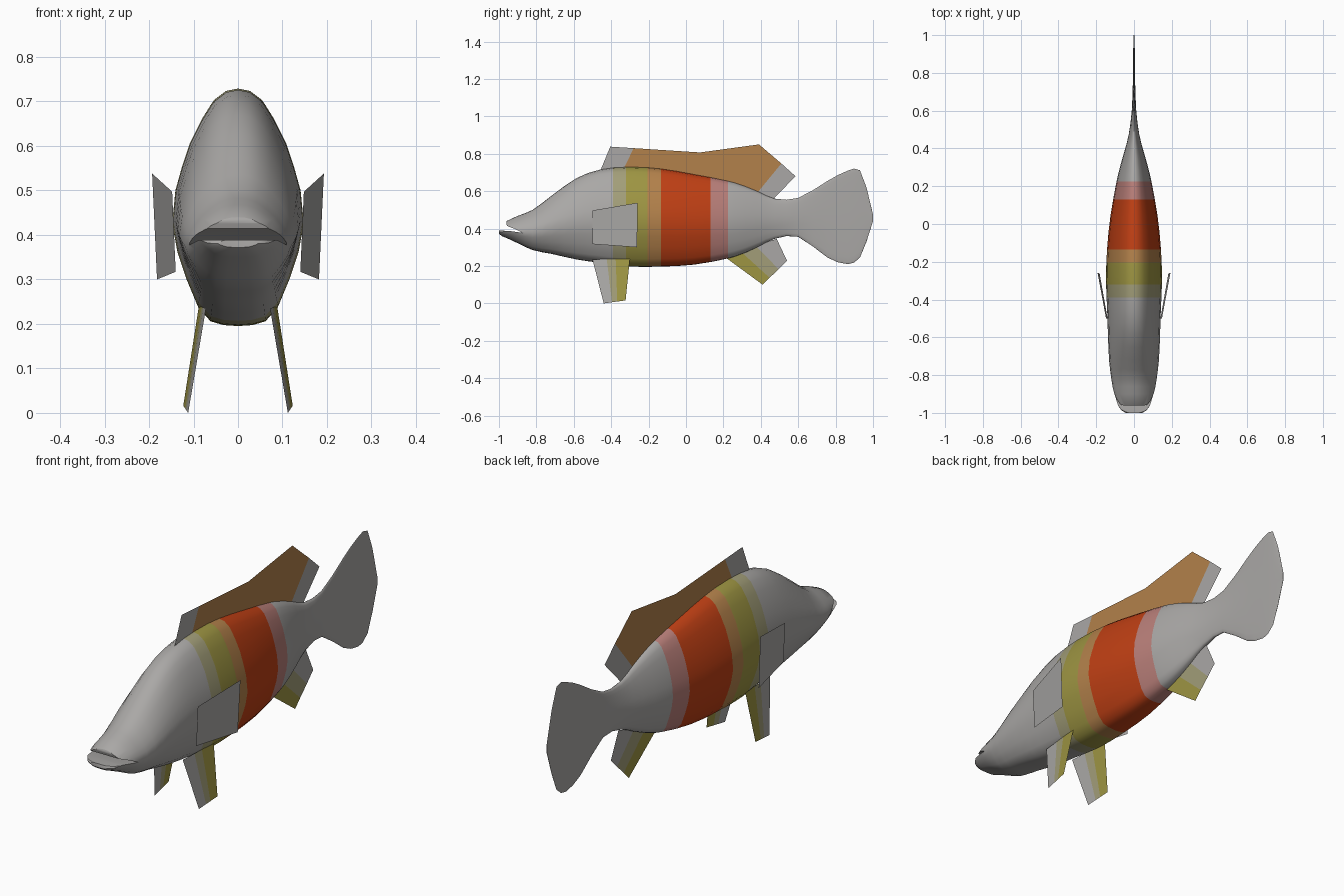
import bpy, bmesh, math

if "Cube" in bpy.data.objects:
    bpy.data.objects.remove(bpy.data.objects["Cube"])

def material(name, rgb):
    m = bpy.data.materials.new(name)
    m.diffuse_color = (*rgb, 1)
    m.use_nodes = True
    m.node_tree.nodes["Principled BSDF"].inputs["Base Color"].default_value = m.diffuse_color
    return m

GREY, SAGE, OLIVE, TAN, RED, PINK = range(6)
MATS = [material("scale grey", (.40, .39, .38)), material("sage grey", (.36, .34, .19)),
        material("olive", (.34, .30, .055)), material("tan orange", (.45, .22, .07)),
        material("orange red", (.52, .05, .007)), material("dusty pink", (.48, .21, .19))]

def make_object(name, bm):
    me = bpy.data.meshes.new(name)
    bm.to_mesh(me)
    bm.free()
    ob = bpy.data.objects.new(name, me)
    bpy.context.collection.objects.link(ob)
    for m in MATS:
        me.materials.append(m)
    return ob

def select(ob):
    bpy.ops.object.select_all(action='DESELECT')
    ob.select_set(True)
    bpy.context.view_layer.objects.active = ob

# Body stations: y, bottom z, top z, half width
STATIONS = [(-1.0, .372, .392, .045), (-.985, .36, .41, .068), (-.96, .35, .44, .085),
            (-.9, .322, .468, .105), (-.82, .285, .50, .12), (-.72, .265, .575, .132),
            (-.585, .235, .67, .138), (-.46, .217, .715, .142), (-.3, .197, .729, .148),
            (-.14, .197, .72, .143), (.04, .207, .69, .125), (.26, .25, .645, .085),
            (.38, .3, .6, .052), (.473, .345, .56, .028), (.6, .356, .564, .012),
            (.757, .245, .655, .006), (.865, .21, .71, .005), (.93, .245, .712, .004),
            (.965, .33, .62, .003), (1.0, .44, .475, .002)]
# Half cross-section: height fraction, width fraction
SECTION = [(0, 0), (.004, .22), (.02, .42), (.08, .61), (.2, .79), (.31, .92), (.43, 1),
           (.57, .95), (.67, .85), (.77, .73), (.87, .55), (.95, .37), (.99, .18), (1, 0)]
# Colour bands around the body: end y, colour
BANDS = [(-.39, GREY), (-.32, SAGE), (-.205, OLIVE), (-.135, TAN), (.13, RED),
         (.225, PINK), (9, GREY)]

def slope(i, k):
    a, b = STATIONS[max(i - 1, 0)], STATIONS[min(i + 1, len(STATIONS) - 1)]
    return (b[k] - a[k]) / (b[0] - a[0])

def station(y):
    """Smooth interpolation between the body stations."""
    i = max(j for j in range(len(STATIONS) - 1) if STATIONS[j][0] <= y)
    a, b = STATIONS[i], STATIONS[i + 1]
    h = b[0] - a[0]
    t = (y - a[0]) / h
    return [(2*t**3 - 3*t*t + 1) * a[k] + (t**3 - 2*t*t + t) * h * slope(i, k)
            + (3*t*t - 2*t**3) * b[k] + (t**3 - t*t) * h * slope(i + 1, k) for k in (1, 2, 3)]

# Body and tail: one loft from lower lip to tail edge
ys = {s[0] for s in STATIONS} | {b[0] for b in BANDS[:-1]}
ys |= {(a[0] + b[0]) / 2 for a, b in zip(STATIONS, STATIONS[1:]) if -.9 <= a[0] < .87}
bm = bmesh.new()
rings = []
for y in sorted(ys):
    zb, zt, w = station(y)
    loop = SECTION + [(f, -x) for f, x in SECTION[-2:0:-1]]
    rings.append([bm.verts.new((w * x, y, zb + (zt - zb) * f)) for f, x in loop])
for r, s in zip(rings, rings[1:]):
    mid = (r[0].co.y + s[0].co.y) / 2
    colour = next(c for end, c in BANDS if mid < end)
    for i in range(len(r)):
        j = (i + 1) % len(r)
        bm.faces.new((r[i], r[j], s[j], s[i])).material_index = colour
bm.faces.new(rings[0])
bm.faces.new(rings[-1])
bmesh.ops.recalc_face_normals(bm, faces=bm.faces)
body = make_object("body", bm)

# Open mouth: wedge cut between the jaws
bm = bmesh.new()
wedge = [(-.872, .377), (-.915, .398), (-.957, .414), (-.961, .426), (-.961, .6), (-1.1, .6),
         (-1.1, .389), (-1.0, .389), (-.95, .388)]
face = bm.faces.new([bm.verts.new((-.3, y, z)) for y, z in wedge])
ext = bmesh.ops.extrude_face_region(bm, geom=[face])
bmesh.ops.translate(bm, vec=(.6, 0, 0),
                    verts=[v for v in ext["geom"] if isinstance(v, bmesh.types.BMVert)])
bmesh.ops.recalc_face_normals(bm, faces=bm.faces)
cutter = make_object("mouth_cutter", bm)
cutter.hide_render = True
select(body)
mod = body.modifiers.new("mouth", 'BOOLEAN')
mod.operation, mod.solver, mod.object = 'DIFFERENCE', 'EXACT', cutter
bpy.ops.object.modifier_apply(modifier=mod.name)
bpy.data.objects.remove(cutter)
bpy.ops.object.shade_smooth_by_angle(angle=math.radians(42))

def fin(name, root, edge, colours):
    """Flat fin made of strips between a root line and an outer edge."""
    bm = bmesh.new()
    a = [bm.verts.new(p) for p in root]
    b = [bm.verts.new(p) for p in edge]
    for i, c in enumerate(colours):
        bm.faces.new((a[i], a[i + 1], b[i + 1], b[i])).material_index = c
    return make_object(name, bm)

def split(p, q, cuts):
    return [tuple(u + (v - u) * t for u, v in zip(p, q)) for t in cuts]

def midline(points):
    return [(0, y, z) for y, z in points]

# Dorsal fin
fin("dorsal_fin",
    midline([(-.46, .705), (-.335, .715), (.04, .68), (.3, .62), (.38, .59), (.465, .555)]),
    midline([(-.405, .838), (-.28, .83), (.075, .807), (.39, .85), (.51, .748), (.585, .68)]),
    [GREY, TAN, TAN, TAN, GREY])

# Anal fin
fin("anal_fin",
    midline([(.205, .25), (.29, .28), (.37, .31), (.485, .345)]),
    midline([(.41, .1), (.447, .137), (.495, .183), (.54, .228)]),
    [OLIVE, SAGE, GREY])

# Paired fins
for side, s in (("left", 1), ("right", -1)):
    fin(side + "_pectoral_fin",
        [(s * .14, -.5, .317), (s * .148, -.5, .497)],
        [(s * .182, -.262, .30), (s * .193, -.258, .538)], [GREY])
    cuts = (0, .38, .62, 1)
    fin(side + "_pelvic_fin",
        split((s * .072, -.5, .235), (s * .088, -.3, .24), cuts),
        split((s * .112, -.44, 0), (s * .123, -.323, .016), cuts),
        [GREY, SAGE, OLIVE])
